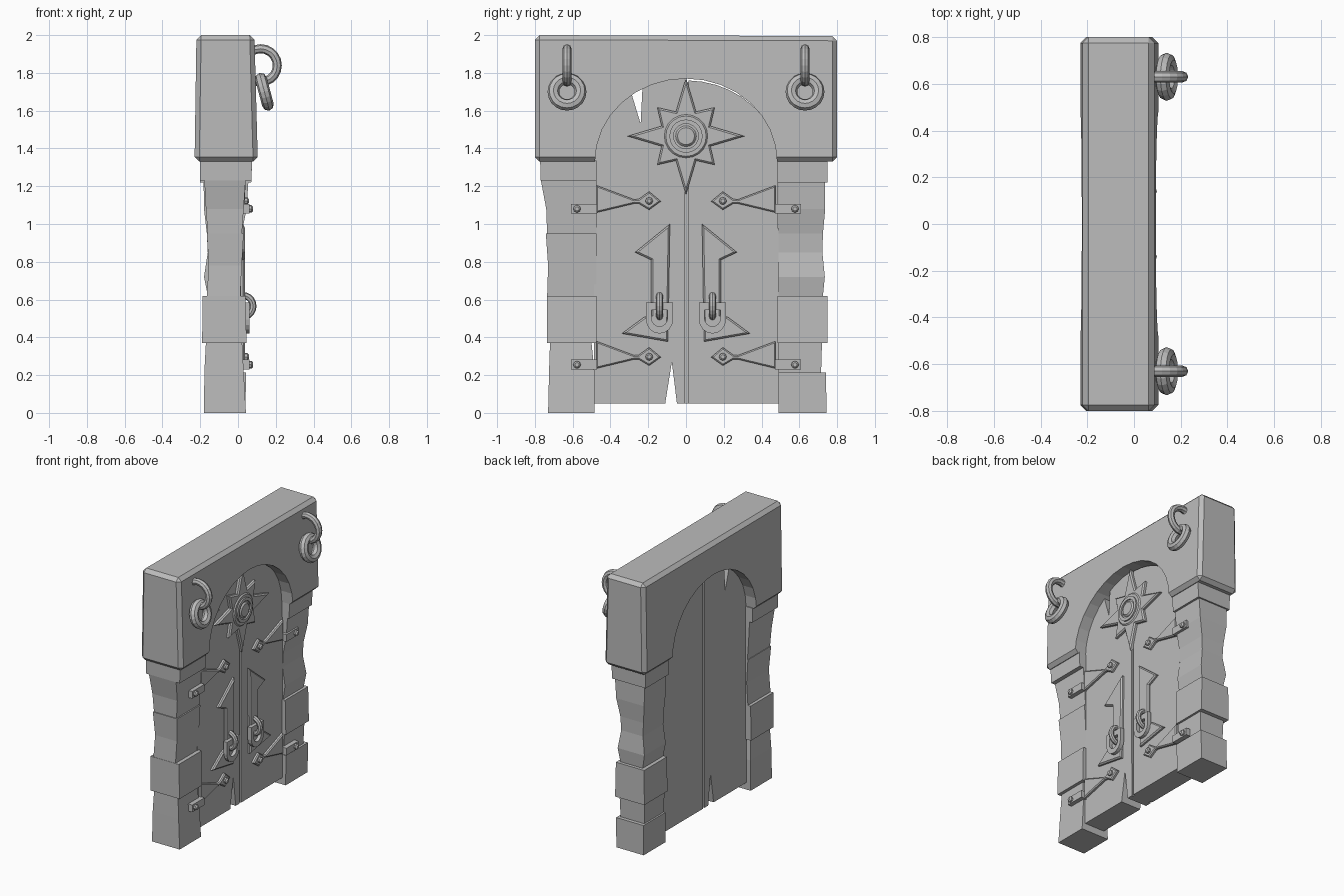
import bpy, bmesh, math
from mathutils import Matrix, Vector

if "Cube" in bpy.data.objects:
    bpy.data.objects.remove(bpy.data.objects["Cube"])

stone_grey = bpy.data.materials.new("stone_grey")
stone_grey.diffuse_color = (0.5, 0.5, 0.5, 1)
stone_grey.use_nodes = True
stone_grey.node_tree.nodes["Principled BSDF"].inputs["Base Color"].default_value = stone_grey.diffuse_color


def finish(name, bm):
    bmesh.ops.recalc_face_normals(bm, faces=bm.faces)
    mesh = bpy.data.meshes.new(name)
    bm.to_mesh(mesh)
    bm.free()
    mesh.materials.append(stone_grey)
    obj = bpy.data.objects.new(name, mesh)
    bpy.context.collection.objects.link(obj)
    return obj


def prism(name, pts, x0, x1, bevel=0.0, keep=None):
    """Extrude a (y, z) outline from x0 to x1; bevel the front rim or the edges chosen by keep."""
    bm = bmesh.new()
    back = bm.faces.new([bm.verts.new((x0, y, z)) for y, z in pts])
    new = bmesh.ops.extrude_face_region(bm, geom=[back], use_keep_orig=True)["geom"]
    bmesh.ops.translate(bm, verts=[v for v in new if isinstance(v, bmesh.types.BMVert)], vec=(x1 - x0, 0, 0))
    bmesh.ops.recalc_face_normals(bm, faces=bm.faces)
    if bevel:
        rule = keep or (lambda e: all(abs(v.co.x - x1) < 1e-5 for v in e.verts))
        bmesh.ops.bevel(bm, geom=[e for e in bm.edges if rule(e)], offset=bevel,
                        segments=1, affect='EDGES', clamp_overlap=True)
    return finish(name, bm)


def loft(name, sections):
    """Rough stone block through rectangular sections (z, y0, y1, x0, x1)."""
    bm = bmesh.new()
    rings = [[bm.verts.new(c) for c in ((x0, y0, z), (x1, y0, z), (x1, y1, z), (x0, y1, z))]
             for z, y0, y1, x0, x1 in sections]
    bm.faces.new(rings[0])
    bm.faces.new(rings[-1])
    for a, b in zip(rings, rings[1:]):
        for i in range(4):
            j = (i + 1) % 4
            bm.faces.new((a[i], a[j], b[j], b[i]))
    return finish(name, bm)


def torus(name, loc, R, r, rot, n=20, m=8):
    bm = bmesh.new()
    g = [[bm.verts.new(((R + r * math.cos(b)) * math.cos(a), (R + r * math.cos(b)) * math.sin(a), r * math.sin(b)))
          for b in (2 * math.pi * k / m for k in range(m))] for a in (2 * math.pi * k / n for k in range(n))]
    for i in range(n):
        for j in range(m):
            p, q = (i + 1) % n, (j + 1) % m
            bm.faces.new((g[i][j], g[p][j], g[p][q], g[i][q]))
    bm.transform(Matrix.Translation(loc) @ rot)
    return finish(name, bm)


def frame(name, outer, inner, x0, x1):
    """Flat ring between two equal-length (y, z) outlines."""
    bm = bmesh.new()
    loops = [[bm.verts.new((x, y, z)) for y, z in o]
             for o, x in ((outer, x0), (outer, x1), (inner, x1), (inner, x0))]
    n = len(outer)
    for k in range(4):
        a, b = loops[k], loops[(k + 1) % 4]
        for i in range(n):
            j = (i + 1) % n
            bm.faces.new((a[i], a[j], b[j], b[i]))
    return finish(name, bm)


def arch(hw, h, z, n=16, a0=0.0, a1=math.pi):
    return [(hw * math.cos(a0 + (a1 - a0) * i / n), z + h * math.sin(a0 + (a1 - a0) * i / n)) for i in range(n + 1)]


def circle(y, z, r, n=20):
    return [(y + r * math.cos(2 * math.pi * i / n), z + r * math.sin(2 * math.pi * i / n)) for i in range(n)]


# Lintel with arched opening, chamfered on the outside only
lintel_pts = [(-0.8, 1.33), (-0.8, 2.0), (0.8, 1.995), (0.8, 1.33)] + arch(0.482, 0.44, 1.33)
lintel = prism("lintel", lintel_pts, -0.23, 0.105, 0.025,
               lambda e: any(abs(v.co.y) > 0.79 for v in e.verts))
for v in lintel.data.vertices:          # slight taper towards the top
    v.co.x += (-0.018 if v.co.x > 0 else 0.01) * (v.co.z - 1.33) / 0.67

# Pillars of rough stones
left = {
    "base": [(0, -.73, -.485, -.18, .042), (.22, -.725, -.485, -.178, .03), (.37, -.72, -.50, -.17, .022)],
    "block": [(.37, -.735, -.475, -.19, .045), (.62, -.737, -.475, -.187, .04)],
    "shaft": [(.62, -.735, -.475, -.165, .012), (.78, -.73, -.475, -.155, .02), (.95, -.742, -.475, -.165, .03)],
    "upper": [(.94, -.735, -.475, -.16, .02), (1.08, -.74, -.475, -.17, .03), (1.23, -.768, -.475, -.178, .04)],
    "cap": [(1.23, -.77, -.475, -.2, .07), (1.335, -.772, -.475, -.2, .075)]}
right = {
    "base": [(0, .49, .743, -.18, .04), (.215, .49, .742, -.178, .042)],
    "lower": [(.21, .49, .715, -.165, .025), (.375, .49, .72, -.17, .03)],
    "block": [(.37, .485, .75, -.19, .045), (.62, .485, .748, -.187, .04)],
    "shaft": [(.62, .49, .725, -.16, .02), (.72, .49, .735, -.18, .035), (.85, .49, .722, -.16, .015),
              (.95, .49, .725, -.165, .02), (1.08, .49, .737, -.18, .045), (1.225, .49, .737, -.182, .055)],
    "cap": [(1.22, .485, .748, -.2, .07), (1.335, .485, .75, -.2, .075)]}
for side, stones in (("left", left), ("right", right)):
    for part, sec in stones.items():
        loft(f"{side}_pillar_{part}", sec)

# Door leaves, the left one with two splinter notches
DF, DB = 0.015, -0.145
prism("right_door", [(0.012, 0.05), (0.492, 0.05)] + arch(0.487, 0.43, 1.33, 10, 0, math.pi / 2 - 0.025), DB, DF)
curve = arch(-0.487, 0.445, 1.33, 12, 0, math.pi / 2 - 0.015)
pts = [p for p in curve if p[0] < -0.30] + [(-.29, 1.695), (-.24, 1.53), (-.23, 1.73)] \
    + [p for p in curve if p[0] > -0.22]
prism("left_door", [(-.005, .05), (-.048, .05), (-.075, .27), (-.11, .05), (-.487, .05)] + pts, DB, DF)
prism("door_batten", [(-.006, .05), (.013, .05), (.013, 1.75), (-.006, 1.75)], DB + .015, DF - .012)

# Eight-pointed star with round boss
star = []
for i in range(16):
    a = math.pi * i / 8
    r = 0.14 if i % 2 else (0.31 if i % 4 == 0 else 0.215)
    star.append((r * math.cos(a), 1.465 + r * math.sin(a)))
prism("star", star, DF - .005, .04, 0.009)
prism("star_boss", circle(0, 1.465, .115), .03, .048, .008)
frame("star_ring", circle(0, 1.465, .088), circle(0, 1.465, .066), .04, .058)
prism("star_center", circle(0, 1.465, .055), .04, .06, .01)

# Parts mirrored on both leaves
X90 = Matrix.Rotation(math.pi / 2, 4, 'X')
for side, s in (("left", -1), ("right", 1)):
    def m(p):
        return [(s * y, z) for y, z in p]
    # Hinges
    for level, dz in (("upper", 0), ("lower", -0.825)):
        strap = [(.475, 1.205), (.275, 1.13), (.25, 1.132), (.195, 1.172), (.133, 1.12), (.195, 1.075), (.25, 1.108),
                 (.275, 1.108), (.475, 1.06)]
        prism(f"{side}_{level}_hinge_strap", m([(y, z + dz) for y, z in strap]), DF - .005, .036, .007)
        prism(f"{side}_{level}_hinge_plate",
              m([(.47, 1.055 + dz), (.61, 1.055 + dz), (.61, 1.107 + dz), (.47, 1.107 + dz)]), .005, .06)
        for y, z, x in ((.195, 1.122, .035), (.577, 1.08, .058)):
            prism(f"{side}_{level}_rivet", circle(s * y, z + dz, .02, 8), x - .01, x + .022, .008)
    # Arrow-shaped door plate
    plate = [(.085, 1.0), (.27, .85), (.185, .81), (.185, .52), (.225, .505), (.34, .42), (.095, .377)]
    prism(f"{side}_arrow_plate", m(plate), DF - .005, .036, .009)
    # Door pull: D-shaped link and hanging ring
    d_out = [(y, z) for y, z in arch(.072, .075, .495, 8, math.pi, 2 * math.pi)] + [(.072, .585), (-.072, .585)]
    d_in = [(y, z) for y, z in arch(.042, .042, .5, 8, math.pi, 2 * math.pi)] + [(.042, .545), (-.042, .545)]
    frame(f"{side}_pull_link", [(s * .14 + y, z) for y, z in d_out], [(s * .14 + y, z) for y, z in d_in], .03, .06)
    torus(f"{side}_pull_ring", Vector((.022, s * .14, .565)), .058, .018, X90)
    # Lintel rings
    torus(f"{side}_lintel_loop", Vector((.12, s * .63, 1.84)), .088, .024, X90)
    torus(f"{side}_lintel_ring", Vector((.14, s * .63, 1.7)), .072, .031, Matrix.Rotation(math.radians(75), 4, 'Y'))
